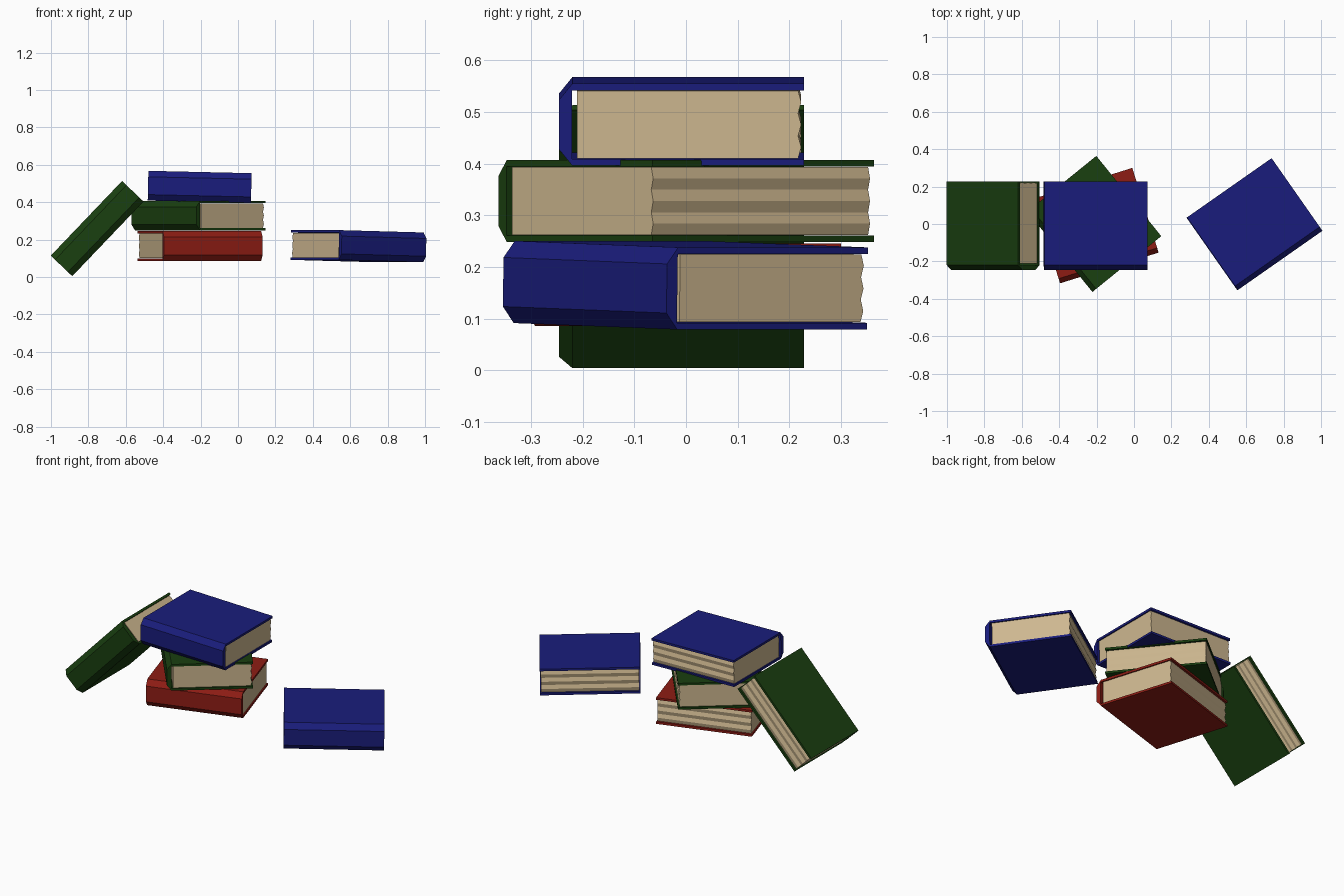
import bpy, bmesh
from math import radians
from mathutils import Matrix

if "Cube" in bpy.data.objects:
    bpy.data.objects.remove(bpy.data.objects["Cube"])

T = 0.159      # book thickness
BOARD = 0.013  # cover board thickness
L = 0.276      # half the spine length


def material(name, rgb):
    m = bpy.data.materials.new(name)
    m.diffuse_color = (*rgb, 1)
    m.use_nodes = True
    m.node_tree.nodes["Principled BSDF"].inputs["Base Color"].default_value = m.diffuse_color
    return m


BLUE = material("blue_cloth", (0.010, 0.012, 0.20))
GREEN = material("green_cloth", (0.010, 0.050, 0.005))
RED = material("red_cloth", (0.27, 0.012, 0.007))
PAPER = material("paper", (0.62, 0.48, 0.28))


def extrude_profile(name, profile, half, mat, matrix):
    """Sweep a closed (y, z) profile along local x from -half to half."""
    bm = bmesh.new()
    face = bm.faces.new([bm.verts.new((-half, y, z)) for y, z in profile])
    ext = bmesh.ops.extrude_face_region(bm, geom=[face])
    moved = [v for v in ext["geom"] if isinstance(v, bmesh.types.BMVert)]
    bmesh.ops.translate(bm, verts=moved, vec=(2 * half, 0, 0))
    bmesh.ops.recalc_face_normals(bm, faces=bm.faces)
    me = bpy.data.meshes.new(name)
    bm.to_mesh(me)
    bm.free()
    me.materials.append(mat)
    ob = bpy.data.objects.new(name, me)
    ob.matrix_world = matrix
    bpy.context.collection.objects.link(ob)
    return ob


def book(name, mat, loc, turn=0, tilt=0):
    mx = (Matrix.Translation(loc) @ Matrix.Rotation(radians(turn), 4, 'Z')
          @ Matrix.Rotation(radians(tilt), 4, 'Y'))
    h, i = T / 2, T / 2 - BOARD
    # Cover: C-shaped shell with a chamfered spine
    outer = [(0.228, h), (-0.220, h), (-0.246, h - 0.032)]
    inner = [(-0.221, i), (0.228, i)]
    cover = outer + [(y, -z) for y, z in reversed(outer)]
    cover += [(y, -z) for y, z in reversed(inner)] + inner
    extrude_profile(name + "_cover", cover, L, mat, mx)
    # Page block: ridged fore edge
    p = i - 0.001
    ridges = [(0.217 + 0.006 * (k % 2), p - 2 * p * k / 6) for k in range(7)]
    extrude_profile(name + "_pages", [(-0.211, p)] + ridges + [(-0.211, -p)],
                    L - 0.006, PAPER, mx)


# Stack of three
book("bottom_red_book", RED, (-0.205, 0, 0.166), turn=17.3)
book("middle_green_book", GREEN, (-0.205, 0.006, 0.328), turn=-51)
book("top_blue_book", BLUE, (-0.205, 0, 0.482), tilt=1.3)
# Book leaning against the stack
book("leaning_green_book", GREEN, (-0.753, 0, 0.259), tilt=-46.3)
# Book lying apart
book("separate_blue_book", BLUE, (0.639, 0.006, 0.165), turn=35, tilt=1.3)
